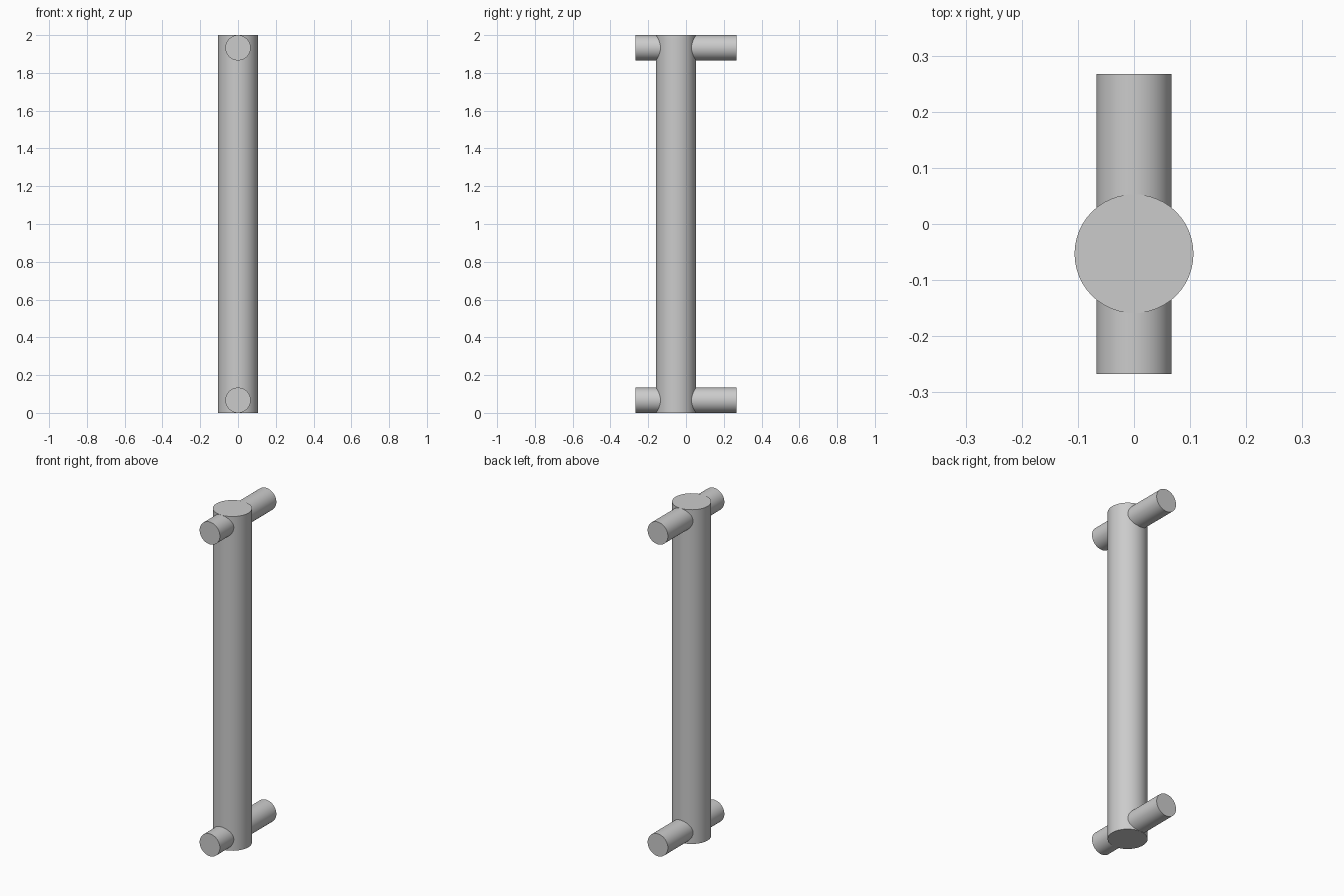
import bpy
import math

if "Cube" in bpy.data.objects:
    bpy.data.objects.remove(bpy.data.objects["Cube"])

BAR_R, PEG_R = 0.106, 0.067
HEIGHT, DEPTH = 2.0, 0.534


def cylinder(name, radius, length, location, rotation=(0, 0, 0)):
    bpy.ops.mesh.primitive_cylinder_add(vertices=48, radius=radius, depth=length,
                                        location=location, rotation=rotation)
    obj = bpy.context.object
    obj.name = name
    bpy.ops.object.shade_smooth_by_angle(angle=math.radians(30))
    return obj


# Upright grip, set towards the front
cylinder("upright_bar", BAR_R, HEIGHT, (0, -0.053, HEIGHT / 2))

# Cross pegs running front to back, flush with both ends of the grip
for name, z in (("lower_peg", PEG_R), ("upper_peg", HEIGHT - PEG_R)):
    cylinder(name, PEG_R, DEPTH, (0, 0, z), (math.pi / 2, 0, 0))
